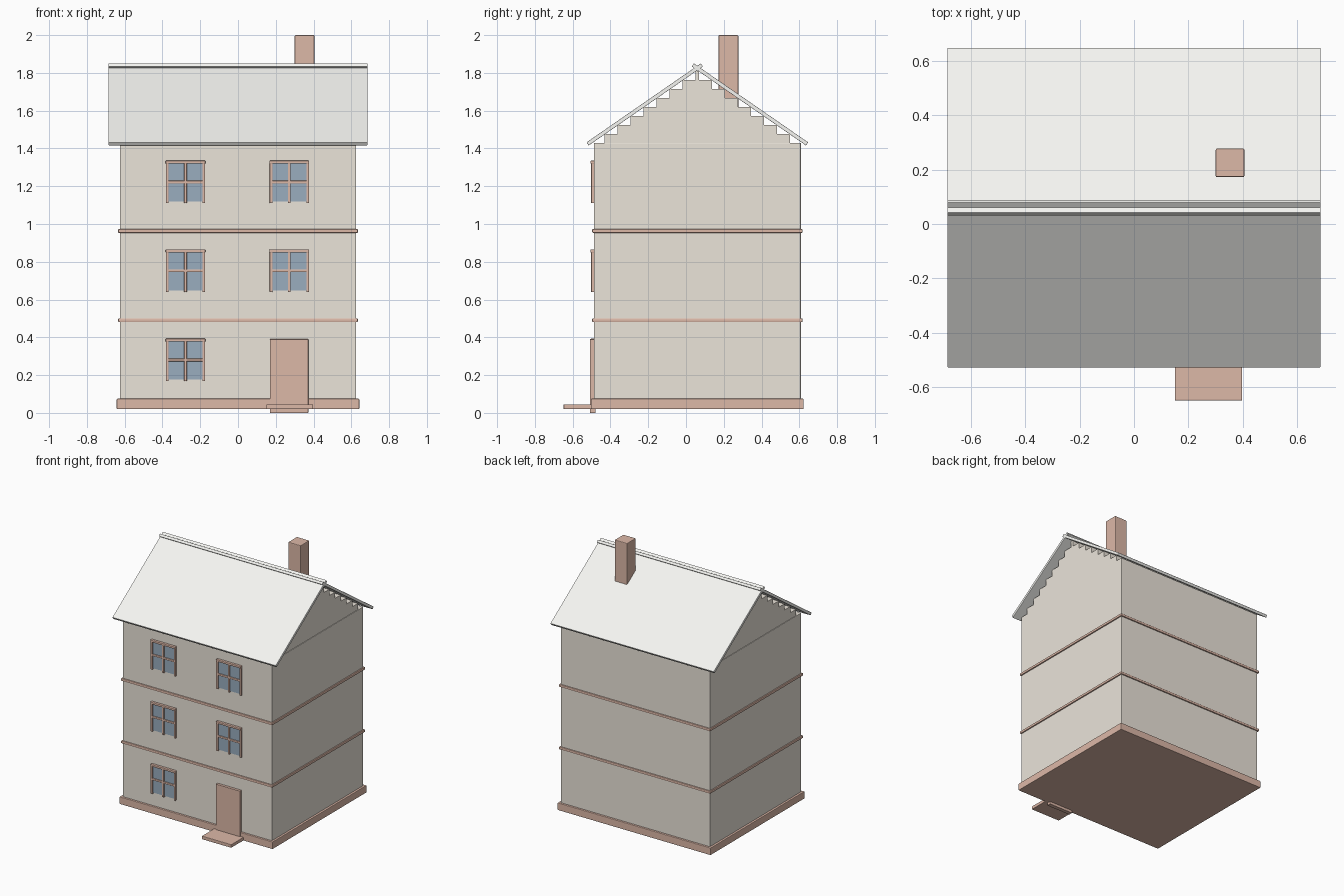
import bpy
from math import atan2, hypot

if "Cube" in bpy.data.objects:
    bpy.data.objects.remove(bpy.data.objects["Cube"])

CY = 0.06  # house centre in y
FRONT = CY - 0.548


def mat(name, rgb):
    m = bpy.data.materials.new(name)
    m.diffuse_color = (*rgb, 1)
    m.use_nodes = True
    m.node_tree.nodes["Principled BSDF"].inputs["Base Color"].default_value = m.diffuse_color
    return m


WALL = mat("wall_beige", (0.83, 0.78, 0.70))
BRICK = mat("brick", (0.72, 0.48, 0.39))
GLASS = mat("window_glass", (0.32, 0.42, 0.52))
ROOF = mat("roof_white", (0.92, 0.92, 0.89))


def box(name, x, y, z, material, bevel=0.0):
    """Box from (min, max) pairs on each axis."""
    bpy.ops.mesh.primitive_cube_add(
        size=1, location=[(a + b) / 2 for a, b in (x, y, z)])
    o = bpy.context.object
    o.name = name
    o.scale = [b - a for a, b in (x, y, z)]
    bpy.ops.object.transform_apply(location=False, rotation=False, scale=True)
    o.data.materials.append(material)
    if bevel:
        b = o.modifiers.new("bevel", "BEVEL")
        b.width, b.segments = bevel, 2
    return o


def ring(name, hx, hy, z, material, bevel):
    return box(name, (-hx, hx), (CY - hy, CY + hy), z, material, bevel)


# Walls, plinth and floor bands
ring("walls", 0.626, 0.548, (0.022, 1.43), WALL, 0.003)
ring("plinth", 0.642, 0.563, (0.02, 0.075), BRICK, 0.004)
for i, z in enumerate((0.49, 0.963)):
    ring(f"floor_band_{i + 1}", 0.635, 0.557, (z - 0.01, z + 0.01), BRICK, 0.005)

# Stepped gable courses under the roof
for i in range(8):
    h = 0.0475
    ring(f"gable_course_{i + 1}", 0.622, 0.491 - 0.0687 * i,
         (1.43 + h * i, 1.43 + h * (i + 1)), WALL, 0)

# Two roof slabs crossing at the ridge
lo, hi = (-0.581, 1.424), (0.024, 1.842)
length = hypot(hi[0] - lo[0], hi[1] - lo[1])
angle = atan2(hi[1] - lo[1], hi[0] - lo[0])
for side, name in ((1, "roof_front"), (-1, "roof_back")):
    o = box(name, (-0.685, 0.685), (-length / 2, length / 2), (-0.01, 0.01), ROOF, 0.002)
    o.rotation_euler.x = side * angle
    o.location = (0, CY + side * (lo[0] + hi[0]) / 2, (lo[1] + hi[1]) / 2)

# Chimney, door and doorstep
box("chimney", (0.30, 0.405), (0.172, 0.277), (1.6, 2.0), BRICK, 0.005)
box("door", (0.17, 0.372), (-0.508, -0.478), (0.0, 0.39), BRICK, 0.001)
box("doorstep", (0.15, 0.397), (-0.648, -0.49), (0.02, 0.045), BRICK, 0.003)


def window(name, cx, cz):
    y = (-0.502, FRONT + 0.01)
    box(name + "_glass", (cx - 0.095, cx + 0.095), (-0.494, FRONT + 0.01),
        (cz - 0.103, cz + 0.1), GLASS)
    for part, dx in (("left", -0.097), ("middle", 0), ("right", 0.097)):
        box(f"{name}_{part}_bar", (cx + dx - 0.007, cx + dx + 0.007), y,
            (cz - 0.112, cz + 0.108), BRICK, 0.002)
    box(name + "_cross_bar", (cx - 0.1, cx + 0.1), y, (cz - 0.007, cz + 0.007), BRICK, 0.002)
    box(name + "_lintel", (cx - 0.105, cx + 0.105), (-0.506, FRONT + 0.01),
        (cz + 0.097, cz + 0.113), BRICK, 0.003)


# Windows; the door takes the lower right position
for floor, z in enumerate((0.28, 0.752, 1.222)):
    window(f"window_left_{floor + 1}", -0.278, z)
    if floor:
        window(f"window_right_{floor + 1}", 0.272, z)
